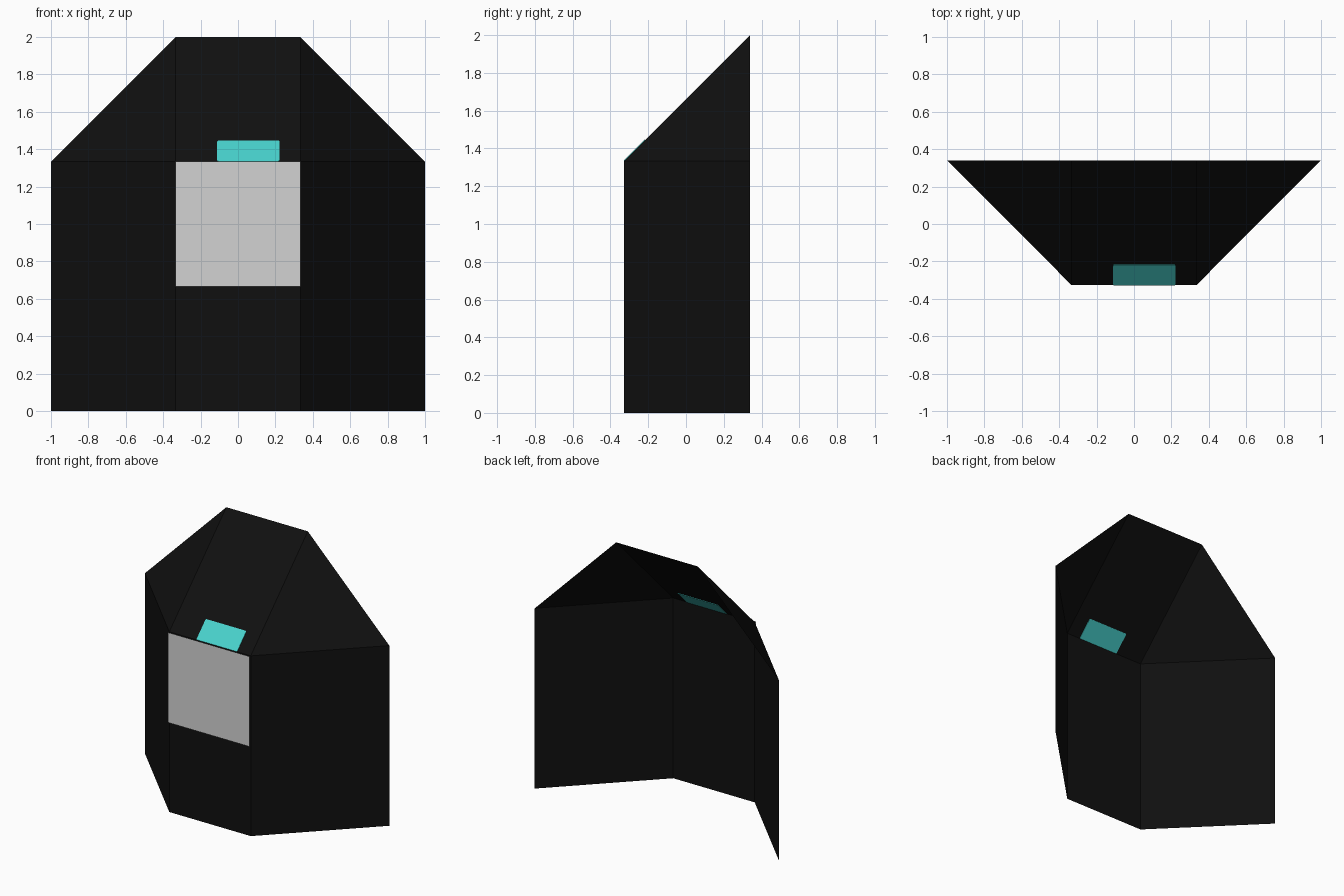
import bpy, bmesh, math
from mathutils import Matrix

if "Cube" in bpy.data.objects:
    bpy.data.objects.remove(bpy.data.objects["Cube"])

T = 1 / 3                      # one third module
FRONT, BACK = -0.327, 0.340    # shell depth
EAVE, TOP = 4 * T, 2.0


def material(name, rgb):
    m = bpy.data.materials.new(name)
    m.diffuse_color = (*rgb, 1)
    m.use_nodes = True
    m.node_tree.nodes["Principled BSDF"].inputs["Base Color"].default_value = m.diffuse_color
    return m


BLACK = material("black", (0.005, 0.005, 0.005))
GREY = material("light grey", (0.651, 0.651, 0.651))
TEAL = material("turquoise", (0.065, 0.638, 0.604))


def panel(name, points, mat):
    """Flat open sheet through the given corners."""
    bm = bmesh.new()
    bm.faces.new([bm.verts.new(p) for p in points])
    return finish(name, bm, mat)


def finish(name, bm, mat):
    me = bpy.data.meshes.new(name)
    bm.to_mesh(me)
    bm.free()
    me.materials.append(mat)
    ob = bpy.data.objects.new(name, me)
    bpy.context.collection.objects.link(ob)
    return ob


# Centre wall and sloping centre roof
panel("front_wall", [(-T, FRONT, 0), (T, FRONT, 0), (T, FRONT, EAVE), (-T, FRONT, EAVE)], BLACK)
panel("centre_roof", [(-T, FRONT, EAVE), (T, FRONT, EAVE), (T, BACK, TOP), (-T, BACK, TOP)], BLACK)

# Angled wings and their triangular roofs; back and bottom stay open
for side, s in (("right", 1), ("left", -1)):
    wall = [(s * T, FRONT, 0), (s, BACK, 0), (s, BACK, EAVE), (s * T, FRONT, EAVE)]
    roof = [(s * T, FRONT, EAVE), (s, BACK, EAVE), (s * T, BACK, TOP)]
    panel(side + "_wall", wall[::s], BLACK)
    panel(side + "_roof", roof[::s], BLACK)

# Grey sheet standing just in front of the wall
y = -BACK
panel("front_screen", [(-T, y, 2 * T), (T, y, 2 * T), (T, y, EAVE), (-T, y, EAVE)], GREY)

# Thin turquoise plate let into the roof slope, showing on both sides
bm = bmesh.new()
bmesh.ops.create_cube(bm, size=1)
bmesh.ops.scale(bm, vec=(T, T / 3 * math.sqrt(2), 0.006), verts=bm.verts)
corners = [e for e in bm.edges if abs(e.verts[0].co.z - e.verts[1].co.z) > 0.001]
bmesh.ops.bevel(bm, geom=corners, offset=0.008, segments=2, profile=0.5, affect='EDGES')
bm.transform(Matrix.Translation((T / 6, FRONT + T / 6, EAVE + T / 6))
             @ Matrix.Rotation(math.radians(45), 4, 'X'))
finish("roof_plate", bm, TEAL)
